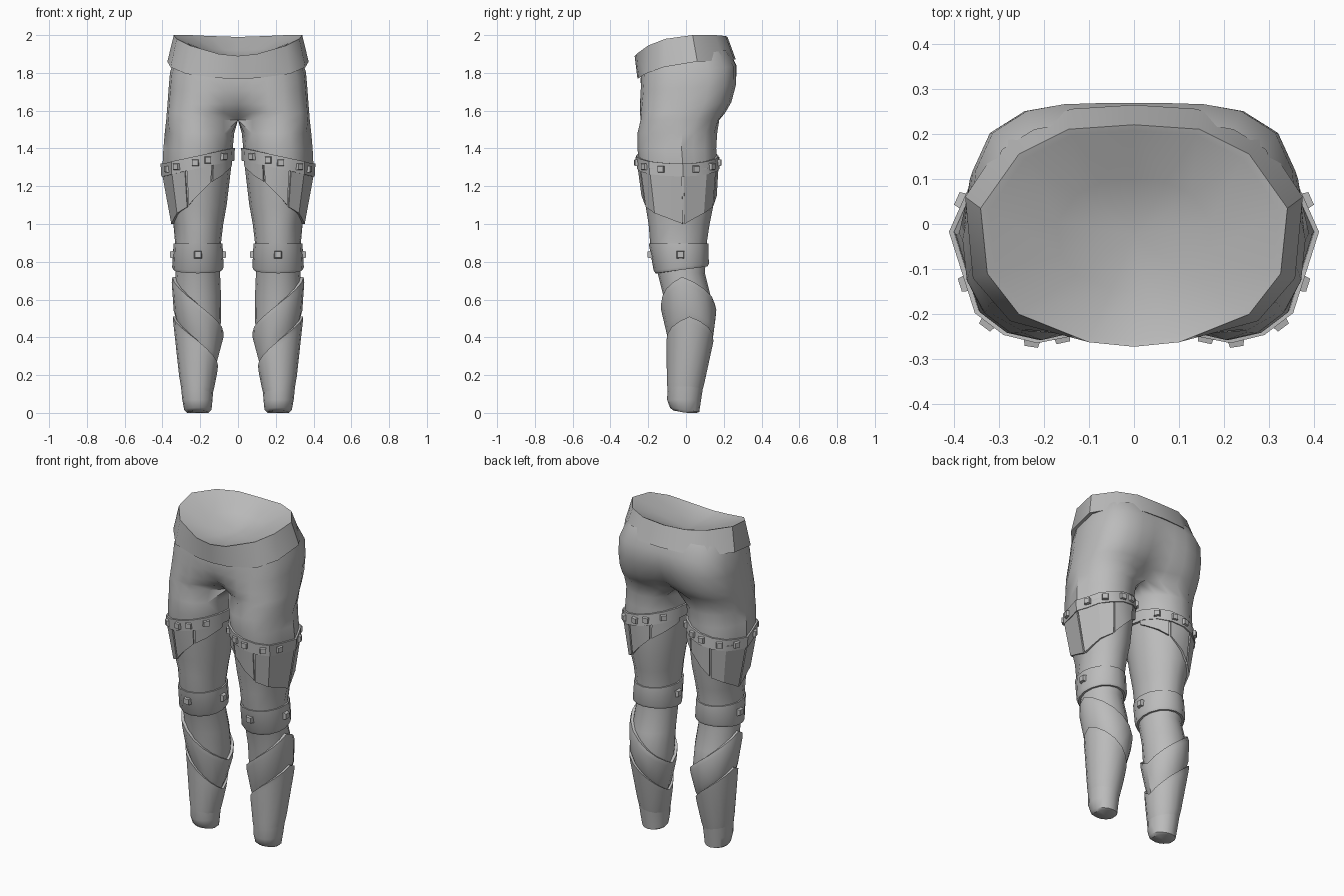
import bpy, bmesh, math
from mathutils import Vector, Matrix

if "Cube" in bpy.data.objects:
    bpy.data.objects.remove(bpy.data.objects["Cube"])

N = 16  # sides of a leg; index 0 = outer, 4 = front, 8 = inner, 12 = back
grey = bpy.data.materials.new("plain grey")
grey.diffuse_color = (0.5, 0.5, 0.5, 1)
grey.use_nodes = True
grey.node_tree.nodes["Principled BSDF"].inputs["Base Color"].default_value = grey.diffuse_color

# leg sections: z, outer x, inner x, front y, back y
LEG = [(1.48, .388, .02, -.257, .165), (1.40, .395, .028, -.257, .16),
       (1.30, .40, .036, -.247, .165), (1.10, .367, .06, -.215, .145),
       (1.00, .342, .078, -.198, .125), (.90, .333, .09, -.19, .11),
       (.74, .33, .095, -.15, .10), (.62, .337, .09, -.12, .13),
       (.50, .33, .09, -.11, .15), (.40, .325, .095, -.09, .135),
       (.30, .312, .115, -.09, .115), (.20, .308, .125, -.095, .10),
       (.07, .295, .135, -.10, .08), (.015, .285, .14, -.085, .07)]
# pelvis sections: z, half width, front y, back y, centre front y, centre back y, tilt
PELVIS = [(1.88, .335, -.235, .225, -.235, .225, .05), (1.80, .36, -.24, .268, -.24, .268, .035),
          (1.72, .367, -.243, .268, -.235, .255, .015), (1.64, .373, -.25, .245, -.205, .215, .005),
          (1.59, .377, -.253, .215, -.16, .16, 0), (1.55, .38, -.255, .185, -.10, .10, 0)]


def section(z):
    """Leg section at a height, interpolated."""
    for a, b in zip(LEG, LEG[1:]):
        if z >= b[0]:
            t = min(1, (a[0] - z) / (a[0] - b[0]))
            return [p + (q - p) * t for p, q in zip(a, b)]
    return LEG[-1]


def corner(k, z, off=0):
    """Point on the leg at a whole index."""
    k %= N
    if z > .95 and k in (1, N - 1):  # flat side panels meet in a ridge
        return (corner(0, z, off) + corner(2 if k == 1 else N - 2, z, off)) / 2
    _, xo, xi, yf, yb = section(z)
    a = 2 * math.pi * k / N
    y = (yf + yb) / 2 - ((yb - yf) / 2 + off) * math.sin(a)
    if k == 0:  # ridge sits a little behind the middle of the thigh
        y += .025 * min(1, max(0, (z - .8) / .2))
    return Vector(((xo + xi) / 2 + ((xo - xi) / 2 + off) * math.cos(a), y, z))


def leg_pt(k, z, off=0):
    """Point on the leg at any index."""
    f = math.floor(k)
    return corner(f, z, off).lerp(corner(f + 1, z, off), k - f)


def finish(name, bm, mirror=True, angle=30):
    bmesh.ops.recalc_face_normals(bm, faces=bm.faces)
    me = bpy.data.meshes.new(name)
    bm.to_mesh(me)
    bm.free()
    me.materials.append(grey)
    ob = bpy.data.objects.new(name, me)
    bpy.context.collection.objects.link(ob)
    if mirror:
        m = ob.modifiers.new("mirror", 'MIRROR')
        m.merge_threshold = 0.0005
    bpy.ops.object.select_all(action='DESELECT')
    ob.select_set(True)
    bpy.context.view_layer.objects.active = ob
    bpy.ops.object.shade_smooth_by_angle(angle=math.radians(angle))
    return ob


def bridge(bm, rings, closed=True, skip=lambda r, k: False):
    """Quads between successive rows of points."""
    vs = [[bm.verts.new(p) for p in ring] for ring in rings]
    n = len(vs[0])
    for r in range(len(vs) - 1):
        for k in range(n if closed else n - 1):
            if not skip(r, k):
                j = (k + 1) % n
                bm.faces.new((vs[r][k], vs[r][j], vs[r + 1][j], vs[r + 1][k]))
    return vs


def shell(name, rows):
    """Closed band around the leg; rows of (height rule, offset)."""
    bm = bmesh.new()
    bridge(bm, [[corner(k, zf(k), off) for k in range(N)] for zf, off in rows])
    return finish(name, bm)


def cos(k):
    return math.cos(2 * math.pi * k / N)


def sin(k):
    return math.sin(2 * math.pi * k / N)


# trousers: pelvis half flowing into one leg, mirrored
XS = (1, .975, .87, .66, .43, .2, 0)
YS = (0, .41, .74, .93, .99, 1, 1)


def pelvis_ring(z, hw, yf, yb, cf, cb, tilt):
    ring = []
    for k in range(N):
        j = min(k, N - k)
        ye, yc = (yf, cf) if k <= 8 else (yb, cb)
        mid = (yf + yb) / 2
        if j <= 6:
            y = mid + (ye - mid) * YS[j] + (yc - ye) * {6: 1, 5: .55, 4: .08}.get(j, 0)
            p = Vector((hw * XS[j], y, z))
        else:
            p = Vector((0, yc * (8 - j) / 2, z))
        p.z += tilt * p.y / .25
        ring.append(p)
    return ring


bm = bmesh.new()
rings = [pelvis_ring(*s) for s in PELVIS]
rings += [[corner(k, s[0]) for k in range(N)] for s in LEG]
for p in rings[-1]:  # hem rises toward the front
    p.z = .015 - p.y * .15
vs = bridge(bm, rings, skip=lambda r, k: r < len(PELVIS) - 1 and 6 <= k < 10)
hem = [bm.verts.new(Vector((.212 + (p.x - .212) * .8, p.y * .8, max(0, p.z - .015)))) for p in rings[-1]]
for k in range(N):
    j = (k + 1) % N
    bm.faces.new((vs[-1][k], vs[-1][j], hem[j], hem[k]))
bm.faces.new(hem)
bmesh.ops.delete(bm, geom=[v for v in bm.verts if not v.link_faces], context='VERTS')
finish("trousers", bm, angle=40)

# waist belt with a gently sunken top
top = [(0, .22, 1.99), (.145, .21, 1.995), (.255, .155, 2), (.34, .035, 2),
       (.325, -.11, 1.98), (.255, -.2, 1.945), (.1, -.262, 1.9), (0, -.272, 1.89)]
low = [(0, .264, 1.87), (.14, .255, 1.87), (.285, .195, 1.865), (.374, .06, 1.86),
       (.357, -.12, 1.83), (.275, -.215, 1.795), (.1, -.25, 1.772), (0, -.257, 1.77)]


def scaled(pts, s, dz=0, flat=1):
    return [Vector((x * s, (y + .025) * s - .025, 1.89 + (z - 1.89) * flat + dz)) for x, y, z in pts]


bm = bmesh.new()
bridge(bm, [scaled(low, .92, .01), scaled(low, 1), scaled(top, 1), scaled(top, .945, -.006),
            scaled(top, .5, -.015, .45), scaled(top, 0, -.015, 0)], closed=False)
bmesh.ops.remove_doubles(bm, verts=bm.verts, dist=.0002)
finish("waist_belt", bm, angle=35)


# thigh strap, low on the outside and high on the inside
def strap_mid(k):
    return 1.327 - .042 * cos(k)


def strap_top(k):
    return strap_mid(k) + .034


def strap_low(k):
    return strap_mid(k) - .034


shell("thigh_strap", [(strap_top, -.01), (strap_top, .011), (strap_low, .014), (strap_low, -.01)])


# knee band
def knee_top(k):
    return .897


def knee_low(k):
    return .757 - .018 * sin(k)


shell("knee_band", [(knee_top, -.01), (knee_top, .008), (lambda k: knee_low(k) + .015, .018),
                    (knee_low, .012), (knee_low, -.01)])


# overlapping shin wraps, peaked on the outside and dipping on the inside
def peak(k):
    return .35 * cos(k) + .65 * (1 - min(k, N - k) / 4)


def wrap1(k):
    return .575 + .145 * peak(k)


def wrap2(k):
    return .38 + .13 * peak(k)


shell("upper_shin_wrap", [(wrap1, -.01), (wrap1, .016), (lambda k: wrap1(k) - .03, .018),
                          (lambda k: wrap2(k) + .03, .008), (lambda k: wrap2(k) - .02, -.004)])
shell("lower_shin_wrap", [(wrap2, -.01), (wrap2, .014), (lambda k: wrap2(k) - .03, .014),
                          (lambda k: .16 + .03 * cos(k), .004), (lambda k: .09, -.004)])

# hanging thigh plates: start index, end index, bottom height at each end
PLATES = [(.08, 3.1, 1.0, 1.09), (3.25, 5.05, 1.10, 1.22), (5.2, 7.3, 1.225, 1.31)]
bm = bmesh.new()
for side in (1, -1):
    for k0, k1, z0, z1 in PLATES:
        ks = [k0] + [k for k in range(N) if k0 + .1 < k < k1 - .1] + [k1]
        cols = []
        for k in ks:
            zb = z0 + (z1 - z0) * (k - k0) / (k1 - k0)
            zt = strap_mid(k)
            cols.append([leg_pt(side * k, z, o) for z, o in
                         ((zt, -.01), (zt, .01), (zb, .013), (zb, -.01))])
        vs = bridge(bm, cols)
        bm.faces.new(vs[0])
        bm.faces.new(vs[-1])
finish("thigh_plates", bm, angle=30)

# studs: small tapered blocks facing outward
bm = bmesh.new()


def stud(k, z, off, size):
    p = leg_pt(k, z, off)
    t = (leg_pt(k + .2, z, off) - leg_pt(k - .2, z, off)).normalized()
    up = Vector((0, 0, 1))
    n = t.cross(up)
    if n.dot(p - Vector((.21, -.03, z))) < 0:
        n = -n
    m = Matrix((t, up, n)).transposed().to_4x4()
    m.translation = p
    made = bmesh.ops.create_cube(bm, size=1)["verts"]
    for v in made:
        s = size * (.8 if v.co.z > 0 else 1.05)
        v.co = m @ Vector((v.co.x * s, v.co.y * s, v.co.z * .024))


for k in (1.3, 2.5, 3.87, 4.75, 6):
    stud(k, strap_mid(k), .013, .038)
    stud(-k + (.25 if k < 2 else 0), strap_mid(k), .013, .038)
for k in (0, 4, 8):
    stud(k, .838, .016, .04)
finish("studs", bm, angle=20)
